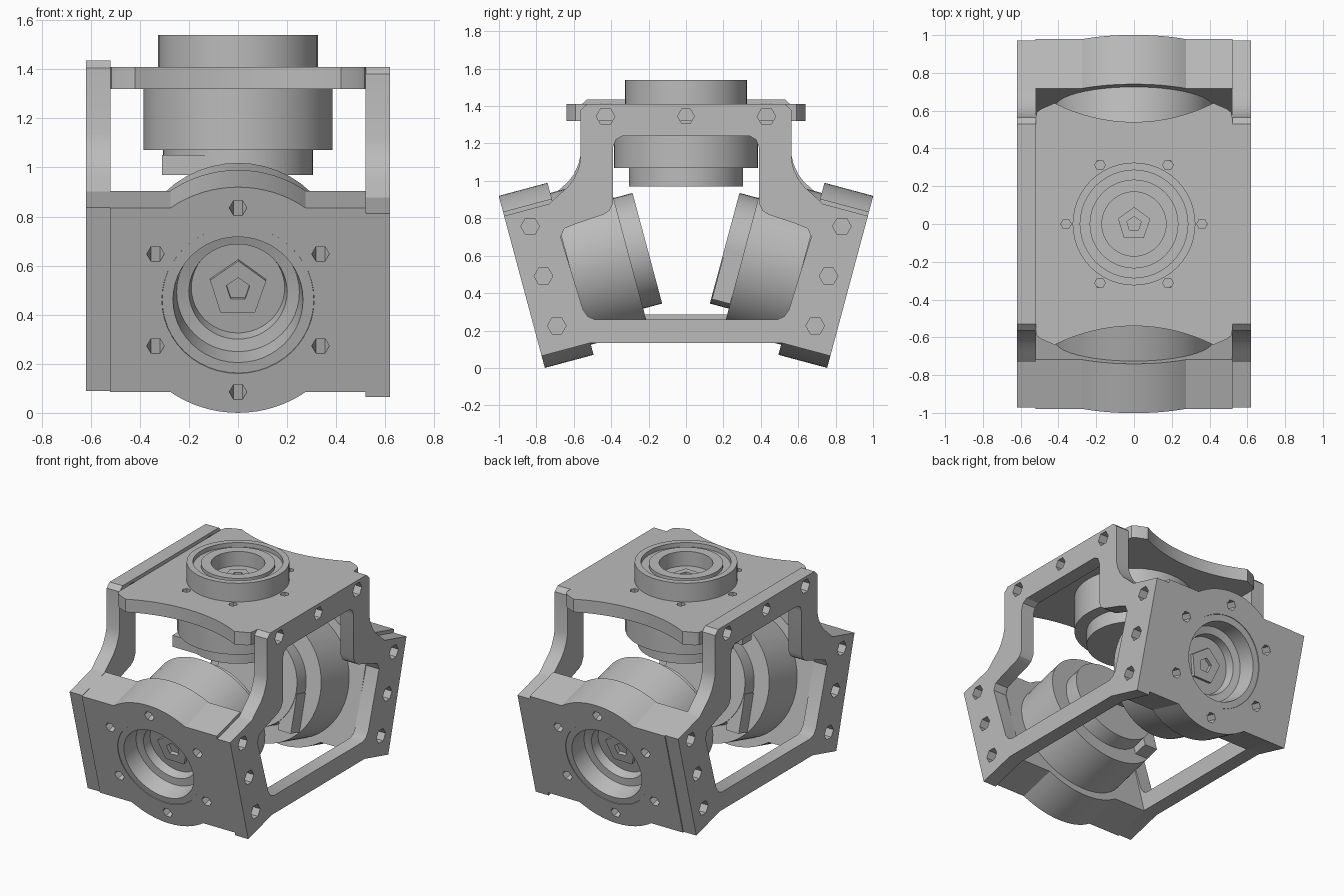
import bpy, bmesh, math
from mathutils import Matrix, Vector

if "Cube" in bpy.data.objects:
    bpy.data.objects.remove(bpy.data.objects["Cube"])

grey = bpy.data.materials.new("light_grey")
grey.use_nodes = True
COLOUR = (0.5, 0.5, 0.5, 1)
grey.diffuse_color = COLOUR
grey.node_tree.nodes["Principled BSDF"].inputs["Base Color"].default_value = COLOUR


def finish(name, bm, frame):
    """Turn a bmesh into a placed, shaded object."""
    bmesh.ops.remove_doubles(bm, verts=bm.verts, dist=0.0005)
    bmesh.ops.recalc_face_normals(bm, faces=bm.faces)
    for f in bm.faces:
        f.smooth = True
    mesh = bpy.data.meshes.new(name)
    bm.to_mesh(mesh)
    bm.free()
    mesh.set_sharp_from_angle(angle=math.radians(28))
    mesh.materials.append(grey)
    obj = bpy.data.objects.new(name, mesh)
    obj.matrix_world = frame
    bpy.context.collection.objects.link(obj)
    return obj


def circle(cx, cy, r, n, turn=0.0):
    return [(cx + r * math.cos(turn + math.tau * i / n),
             cy + r * math.sin(turn + math.tau * i / n)) for i in range(n)]


def plate(name, loops, low, high, frame):
    """Extrude an outline with holes between two local heights."""
    curve = bpy.data.curves.new(name + "_outline", 'CURVE')
    curve.dimensions = '2D'
    curve.fill_mode = 'BOTH'
    curve.extrude = (high - low) / 2
    for loop in loops:
        spline = curve.splines.new('POLY')
        spline.points.add(len(loop) - 1)
        for point, (x, y) in zip(spline.points, loop):
            point.co = (x, y, 0, 1)
        spline.use_cyclic_u = True
    helper = bpy.data.objects.new(name + "_outline", curve)
    bpy.context.collection.objects.link(helper)
    bpy.context.view_layer.update()
    graph = bpy.context.evaluated_depsgraph_get()
    mesh = bpy.data.meshes.new_from_object(helper.evaluated_get(graph))
    bm = bmesh.new()
    bm.from_mesh(mesh)
    bpy.data.objects.remove(helper)
    bpy.data.curves.remove(curve)
    bpy.data.meshes.remove(mesh)
    bmesh.ops.translate(bm, verts=bm.verts, vec=(0, 0, (low + high) / 2))
    return finish(name, bm, frame)


def lathe(name, profile, frame, steps=48):
    """Revolve (radius, height) points about the local z axis."""
    bm = bmesh.new()
    verts = [bm.verts.new((r, 0, w)) for r, w in profile]
    edges = [bm.edges.new(pair) for pair in zip(verts, verts[1:])]
    bmesh.ops.spin(bm, geom=verts + edges, cent=(0, 0, 0), axis=(0, 0, 1),
                   angle=math.tau, steps=steps)
    return finish(name, bm, frame)


def box(name, centre, size, frame):
    bm = bmesh.new()
    bmesh.ops.create_cube(bm, size=1)
    bmesh.ops.scale(bm, vec=size, verts=bm.verts)
    bmesh.ops.translate(bm, vec=centre, verts=bm.verts)
    return finish(name, bm, frame)


def mirrored(half):
    return half + [(-x, y) for x, y in reversed(half)]


# Tilted frame of the front motor mount: local z points out of its face
TILT = math.radians(15)
S, C = math.sin(TILT), math.cos(TILT)
front = Matrix(((1, 0, 0, 0), (0, -S, -C, -0.878), (0, C, -S, 0.46), (0, 0, 0, 1)))
back = Matrix.Rotation(math.pi, 4, 'Z') @ front


def on_mount(depth, rise):
    """Side-plane position of a point behind and above the face centre."""
    p = front @ Vector((0, rise, -depth))
    return (p.y, p.z)


# Side plates: one outline with a window and bolt holes, used on both sides
outer = [on_mount(0.27, -0.41), on_mount(0, -0.41), on_mount(0, 0.365),
         on_mount(0.25, 0.365), (-0.675, 0.93), (-0.63, 0.97), (-0.6, 1.01),
         (-0.575, 1.065), (-0.563, 1.115), (-0.563, 1.38), (-0.53, 1.41)]
window = [(-0.49, 0.26), (-0.525, 0.275), (-0.55, 0.31), (-0.67, 0.7),
          (-0.65, 0.745), (-0.59, 0.77), (-0.44, 0.82), (-0.41, 0.84),
          (-0.39, 0.88), (-0.39, 1.18), (-0.375, 1.22), (-0.34, 1.24)]
bolts = [on_mount(0.12, rise) for rise in (-0.275, 0, 0.275)] + [(-0.43, 1.345)]
side_loops = [mirrored(outer), mirrored(window), circle(0, 1.345, 0.045, 6)]
for y, z in bolts:
    side_loops += [circle(y, z, 0.05, 6), circle(-y, z, 0.05, 6)]
for name, x, lift in (("left_side_plate", 0.52, 0), ("right_side_plate", -0.62, 0.025)):
    frame = Matrix(((0, 0, 1, 0), (1, 0, 0, 0), (0, 1, 0, lift), (0, 0, 0, 1)))
    plate(name, side_loops, x, x + 0.1, frame)

# Mount outline: rectangle with round bulges above and below the motor
HALF, BULGE = 0.388, 0.476
sweep = math.acos(HALF / BULGE)
arc = [(BULGE * math.sin(a), BULGE * math.cos(a))
       for a in (sweep * (1 - i / 8) for i in range(17))]
upper = [(0.521, HALF)] + arc + [(-0.521, HALF)]
mount_loops = [upper + [(-x, -y) for x, y in upper], circle(0, 0, 0.31, 48)]
for x, y in circle(0, 0, HALF, 6, math.pi / 2):
    mount_loops.append(circle(x, y, 0.036, 6))

# Lower motors: recessed rim, wide body and narrower rear cap
lower_motor = [(0, -0.19), (0.19, -0.19), (0.2, -0.13), (0.25, -0.12),
               (0.265, -0.004), (0.309, -0.004), (0.309, -0.25), (0.42, -0.25),
               (0.42, -0.59), (0.306, -0.59), (0.306, -0.695), (0, -0.695)]
for side, frame in (("front", front), ("back", back)):
    plate(side + "_motor_mount", mount_loops, -0.27, 0, frame)
    lathe(side + "_motor", lower_motor, frame)
    plate(side + "_shaft_hub", [circle(0, 0, 0.12, 5, 0.3), circle(0, 0, 0.05, 5, 0.3)],
          -0.2, -0.165, frame)
    box(side + "_connector", (-0.26, -0.15, -0.64), (0.1, 0.26, 0.1), frame)

# Top plate: rounded corners and concave front and back edges
R = 0.932
reach = math.asin(0.42 / R)
notch = [(R * math.sin(a), 0.54 + R - R * math.cos(a))
         for a in (reach * (1 - i / 8) for i in range(17))]
edge = [(0.521, 0.56), (0.515, 0.59), (0.49, 0.61)] + notch
edge += [(-0.49, 0.61), (-0.515, 0.59), (-0.521, 0.56)]
top_loops = [edge + [(-x, -y) for x, y in edge], circle(0, 0, 0.32, 48)]
for x, y in circle(0, 0, 0.36, 6):
    top_loops.append(circle(x, y, 0.028, 6))
top = Matrix.Translation((0, 0, 1.41))
plate("top_plate", top_loops, -0.09, 0, top)

# Top motor: raised double ring above the plate, body hanging below
upper_motor = [(0, 0.02), (0.17, 0.02), (0.17, 0.122), (0.235, 0.122),
               (0.235, 0.1), (0.285, 0.1), (0.285, 0.13), (0.325, 0.13),
               (0.325, -0.05), (0.385, -0.05), (0.385, -0.34), (0.306, -0.34),
               (0.306, -0.44), (0, -0.44)]
lathe("top_motor", upper_motor, top)
plate("top_shaft_hub", [circle(0, 0, 0.09, 5, 0.3), circle(0, 0, 0.04, 5, 0.3)],
      0.01, 0.04, top)
box("top_connector", (-0.2, -0.23, -0.4), (0.22, 0.1, 0.08), top)
